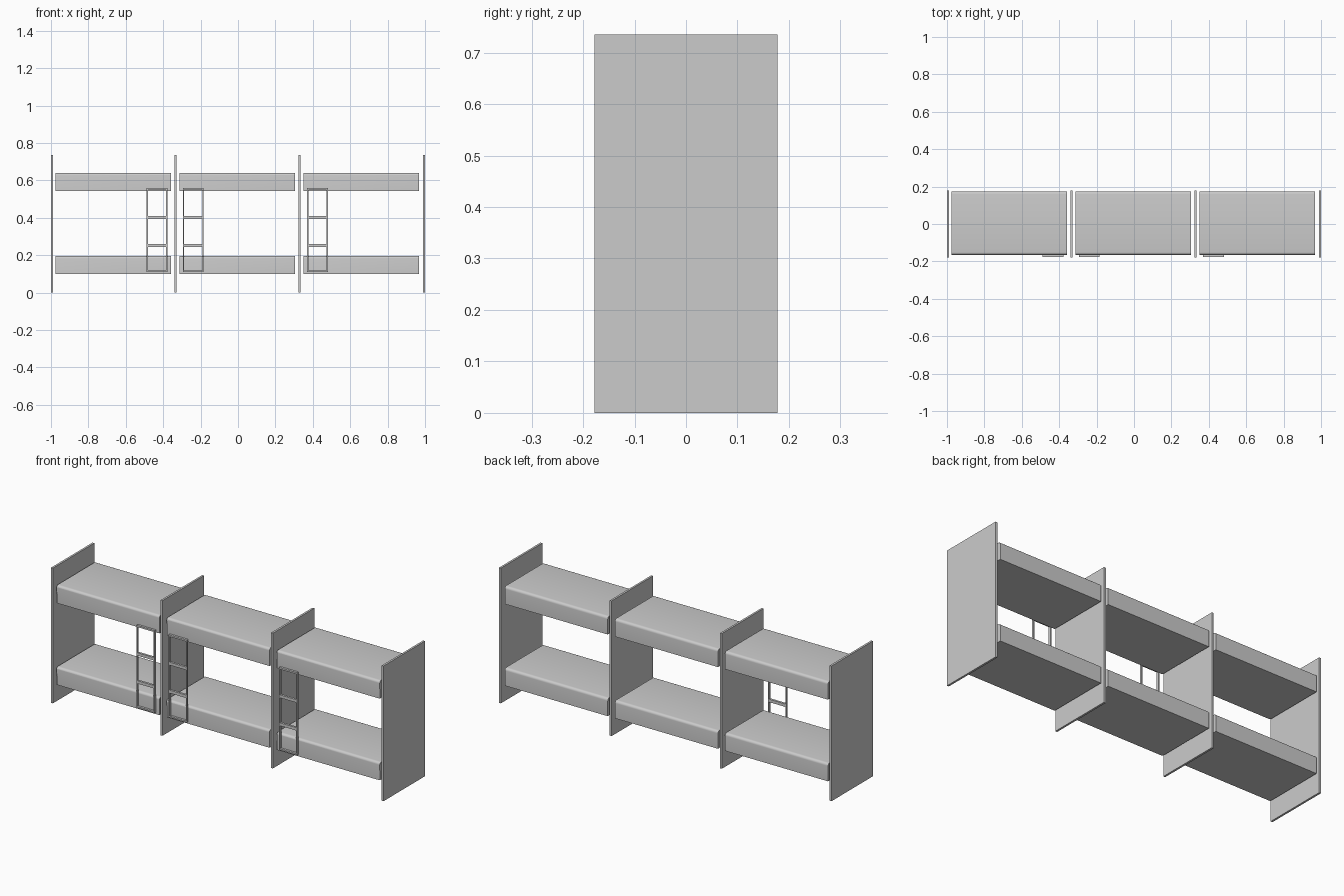
import bpy, bmesh

if "Cube" in bpy.data.objects:
    bpy.data.objects.remove(bpy.data.objects["Cube"])


def box(bm, x0, x1, y0, y1, z0, z1):
    verts = bmesh.ops.create_cube(bm, size=1)["verts"]
    for v in verts:
        v.co.x = x1 if v.co.x > 0 else x0
        v.co.y = y1 if v.co.y > 0 else y0
        v.co.z = z1 if v.co.z > 0 else z0
    return verts


def finish(bm, name):
    mesh = bpy.data.meshes.new(name)
    bm.to_mesh(mesh)
    bm.free()
    ob = bpy.data.objects.new(name, mesh)
    bpy.context.collection.objects.link(ob)
    return ob


# Partition panels standing on the floor
for i, x in enumerate((-0.9945, -0.335, 0.3285, 0.9945)):
    bm = bmesh.new()
    box(bm, x - 0.0055, x + 0.0055, -0.178, 0.178, 0, 0.735)
    finish(bm, f"partition_panel_{i + 1}")


# Mattress with rounded long top edges and softened front corners
def mattress(name, x0, z0):
    bm = bmesh.new()
    x1, z1 = x0 + 0.619, z0 + 0.096
    box(bm, x0, x1, -0.165, 0.174, z0, z1)
    long_edges = [e for e in bm.edges
                  if all(abs(v.co.z - z1) < 1e-5 for v in e.verts)
                  and abs(e.verts[0].co.x - e.verts[1].co.x) > 0.1]
    bmesh.ops.bevel(bm, geom=long_edges, offset=0.014, segments=5,
                    profile=0.5, affect='EDGES')
    corners = [e for e in bm.edges
               if all(v.co.y < -0.1649 for v in e.verts)
               and abs(e.verts[0].co.z - e.verts[1].co.z) > 0.05]
    bmesh.ops.bevel(bm, geom=corners, offset=0.005, segments=3,
                    profile=0.5, affect='EDGES')
    ob = finish(bm, name)
    bpy.context.view_layer.objects.active = ob
    ob.select_set(True)
    bpy.ops.object.shade_smooth_by_angle(angle=0.6)
    ob.select_set(False)


for i, x0 in enumerate((-0.976, -0.314, 0.349)):
    mattress(f"lower_bunk_{i + 1}", x0, 0.100)
    mattress(f"upper_bunk_{i + 1}", x0, 0.544)


# Ladders hung on the front of the bunks
def ladder(name, x0):
    bm = bmesh.new()
    x1, y0, y1, w = x0 + 0.11, -0.177, -0.165, 0.006
    box(bm, x0, x0 + w, y0, y1, 0.11, 0.559)
    box(bm, x1 - w, x1, y0, y1, 0.11, 0.559)
    for za, zb in ((0.11, 0.118), (0.243, 0.259), (0.395, 0.411), (0.550, 0.559)):
        box(bm, x0 + w, x1 - w, y0, y1, za, zb)
    finish(bm, name)


for i, x0 in enumerate((-0.488, -0.294, 0.370)):
    ladder(f"ladder_{i + 1}", x0)
